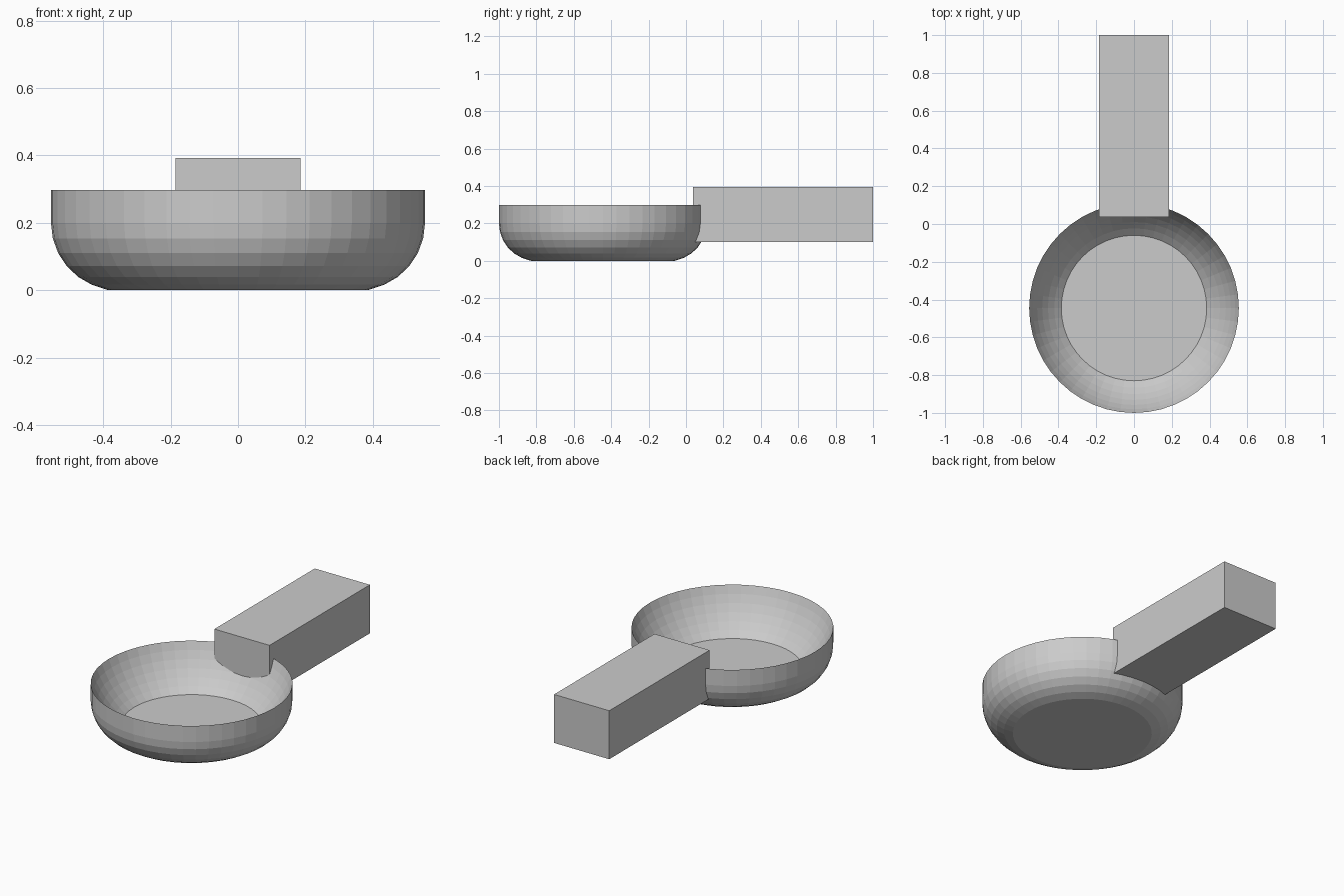
import bpy, bmesh
from math import cos, sin, pi, radians, sqrt, atan2

if "Cube" in bpy.data.objects:
    bpy.data.objects.remove(bpy.data.objects["Cube"])


def finish(name, bm):
    mesh = bpy.data.meshes.new(name)
    bm.to_mesh(mesh)
    bm.free()
    obj = bpy.data.objects.new(name, mesh)
    bpy.context.collection.objects.link(obj)
    return obj


SEGMENTS = 48
RADIUS, ROUND, RIM_Z = 0.555, 0.2, 0.298
BASE_R, FLOOR_Z = 0.385, 0.05

# Bowl profile, outside: flat base, rounded lower wall, upright upper wall
profile = [(BASE_R, 0.0)]
for i in range(5, -1, -1):
    a = radians(80) * i / 6
    profile.append((RADIUS - ROUND + ROUND * cos(a), ROUND - ROUND * sin(a)))

# Bowl profile, inside: spherical hollow from the knife-edge rim to a raised floor
cz = (RADIUS**2 + RIM_Z**2 - BASE_R**2 - FLOOR_Z**2) / (2 * (RIM_Z - FLOOR_Z))
R = sqrt(BASE_R**2 + (cz - FLOOR_Z)**2)
a0, a1 = atan2(cz - RIM_Z, RADIUS), atan2(cz - FLOOR_Z, BASE_R)
STEPS = 6
for i in range(STEPS + 1):
    a = a0 + (a1 - a0) * i / STEPS
    profile.append((R * cos(a), cz - R * sin(a)))

# Bowl: spin the profile and cap the base and the floor
bm = bmesh.new()
rings = []
for r, z in profile:
    rings.append([bm.verts.new((r * cos(2 * pi * k / SEGMENTS),
                                r * sin(2 * pi * k / SEGMENTS), z))
                  for k in range(SEGMENTS)])
for lower, upper in zip(rings, rings[1:]):
    for k in range(SEGMENTS):
        n = (k + 1) % SEGMENTS
        bm.faces.new((lower[k], lower[n], upper[n], upper[k]))
bm.faces.new(rings[0][::-1])
bm.faces.new(rings[-1])
bowl = finish("bowl", bm)
bowl.location = (0, -0.445, 0)

# Handle: plain block pushed slightly through the back of the bowl wall
bm = bmesh.new()
bmesh.ops.create_cube(bm, size=1)
bmesh.ops.scale(bm, vec=(0.37, 0.962, 0.294), verts=bm.verts)
bmesh.ops.translate(bm, vec=(0, 0.519, 0.246), verts=bm.verts)
handle = finish("handle", bm)
